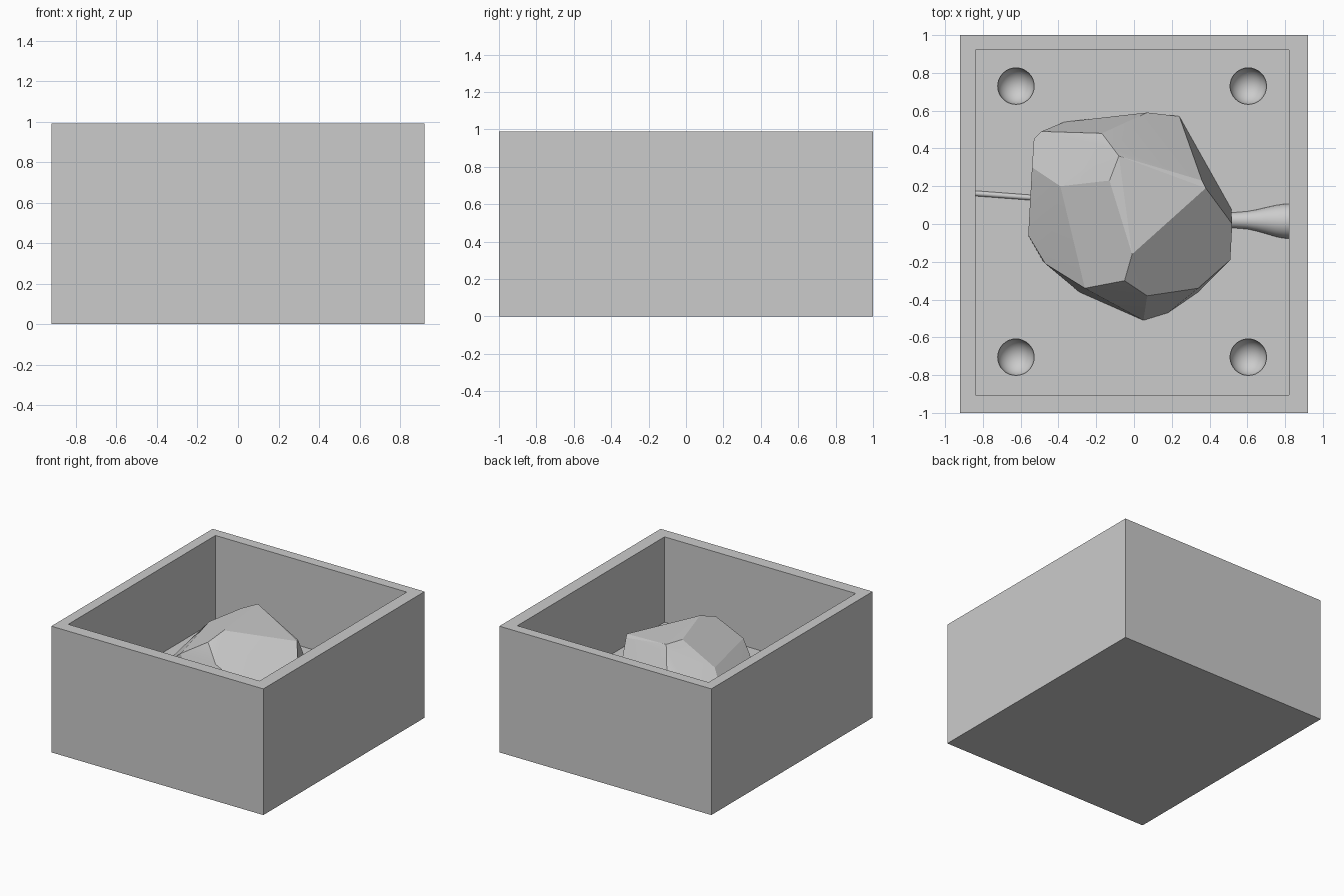
import bpy, bmesh, math
from mathutils import Vector

if "Cube" in bpy.data.objects:
    bpy.data.objects.remove(bpy.data.objects["Cube"])

FLOOR = 0.32   # height of the tray's inner floor
HEIGHT = 0.99

grey = bpy.data.materials.new("plain grey")
grey.diffuse_color = (0.6, 0.6, 0.6, 1)
grey.use_nodes = True
grey.node_tree.nodes["Principled BSDF"].inputs["Base Color"].default_value = grey.diffuse_color


def finish(name, bm, angle=None):
    """Turn a bmesh into a grey object, smooth below the given angle."""
    bmesh.ops.recalc_face_normals(bm, faces=bm.faces)
    mesh = bpy.data.meshes.new(name)
    bm.to_mesh(mesh)
    bm.free()
    mesh.materials.append(grey)
    obj = bpy.data.objects.new(name, mesh)
    bpy.context.collection.objects.link(obj)
    bpy.ops.object.select_all(action='DESELECT')
    obj.select_set(True)
    bpy.context.view_layer.objects.active = obj
    if angle is not None:
        bpy.ops.object.shade_smooth_by_angle(angle=math.radians(angle))
    return obj


def box(name, lo, hi):
    bm = bmesh.new()
    bmesh.ops.create_cube(bm, size=1)
    lo, hi = Vector(lo), Vector(hi)
    for v in bm.verts:
        v.co = (lo + hi) / 2 + v.co * (hi - lo)
    return finish(name, bm)


def cut(target, cutter):
    """Subtract the cutter from the target, then discard it."""
    cutter.hide_render = True
    mod = target.modifiers.new("cut", 'BOOLEAN')
    mod.operation, mod.solver, mod.object = 'DIFFERENCE', 'EXACT', cutter
    bpy.context.view_layer.objects.active = target
    bpy.ops.object.modifier_apply(modifier=mod.name)
    bpy.data.objects.remove(cutter, do_unlink=True)


def half_round(name, stations, n=24):
    """Half-round ridge on the floor through (x, y, radius) stations."""
    bm = bmesh.new()
    rings = []
    for x, y, r in stations:
        angles = [math.pi * i / n for i in range(n + 1)]
        rings.append([bm.verts.new((x, y + r * math.cos(a), FLOOR + r * math.sin(a)))
                      for a in angles])
    for a, b in zip(rings, rings[1:]):
        for i in range(n):
            bm.faces.new((a[i], a[i + 1], b[i + 1], b[i]))
    obj = finish(name, bm, 40)
    # an open strip may be oriented inwards, so point it up
    if sum(p.normal.z for p in obj.data.polygons) < 0:
        obj.data.flip_normals()
    return obj


# Tray with a deep pocket
tray = box("tray", (-0.92, -1, 0), (0.92, 1, HEIGHT))
cut(tray, box("pocket_cutter", (-0.84, -0.905, FLOOR), (0.82, 0.92, HEIGHT + 0.2)))

# Round registration sockets in the floor corners
for x, y in ((-0.625, 0.73), (0.605, 0.73), (-0.625, -0.705), (0.605, -0.705)):
    bm = bmesh.new()
    bmesh.ops.create_uvsphere(bm, u_segments=32, v_segments=17, radius=0.097)
    bmesh.ops.translate(bm, verts=bm.verts, vec=(x, y, FLOOR))
    cut(tray, finish("socket_cutter", bm, 40))

# Faceted stone: upper corners, then its footprint on the floor
corners = [
    (-0.08, 0.36, 0.87), (-0.11, 0.40, 0.84), (-0.13, 0.23, 0.873),
    (-0.01, -0.16, 0.88), (0.38, 0.19, 0.765), (0.36, 0.23, 0.755),
    (-0.05, -0.30, 0.83), (0.07, -0.38, 0.72), (0.22, -0.36, 0.63),
    (0.34, -0.34, 0.55), (0.51, -0.19, 0.50), (0.52, 0.0, 0.58),
    (-0.26, -0.34, 0.70), (-0.47, -0.21, 0.53), (-0.56, -0.06, 0.46),
    (-0.39, 0.20, 0.71), (-0.17, 0.48, 0.73), (-0.49, 0.49, 0.47),
    (-0.53, 0.45, 0.45), (-0.54, 0.30, 0.52), (0.07, 0.59, 0.42),
]
footprint = [
    (0.24, 0.57), (0.07, 0.59), (-0.37, 0.54), (-0.49, 0.49), (-0.53, 0.45),
    (-0.56, -0.06), (-0.48, -0.20), (-0.29, -0.36), (0.05, -0.51),
    (0.18, -0.47), (0.34, -0.36), (0.51, -0.19), (0.52, 0.0), (0.515, 0.08),
]
bm = bmesh.new()
for p in corners + [(x, y, FLOOR) for x, y in footprint]:
    bm.verts.new(p)
bmesh.ops.convex_hull(bm, input=bm.verts)
loose = [v for v in bm.verts if not v.link_faces]
bmesh.ops.delete(bm, geom=loose, context='VERTS')
bmesh.ops.dissolve_limit(bm, angle_limit=math.radians(4),
                         verts=bm.verts, edges=bm.edges)
bmesh.ops.recalc_face_normals(bm, faces=bm.faces)
under = [f for f in bm.faces if f.normal.z < -0.9]
bmesh.ops.delete(bm, geom=under, context='FACES')
finish("stone", bm, 12)

# Flared pouring channel and thin air vent
half_round("pouring_channel", [
    (0.48, 0.02, 0.04), (0.54, 0.02, 0.042), (0.60, 0.02, 0.047), (0.65, 0.019, 0.057),
    (0.70, 0.018, 0.07), (0.75, 0.016, 0.083), (0.79, 0.015, 0.09), (0.82, 0.015, 0.092)])
half_round("air_vent", [(-0.84, 0.162, 0.014), (-0.52, 0.138, 0.014)], 12)
